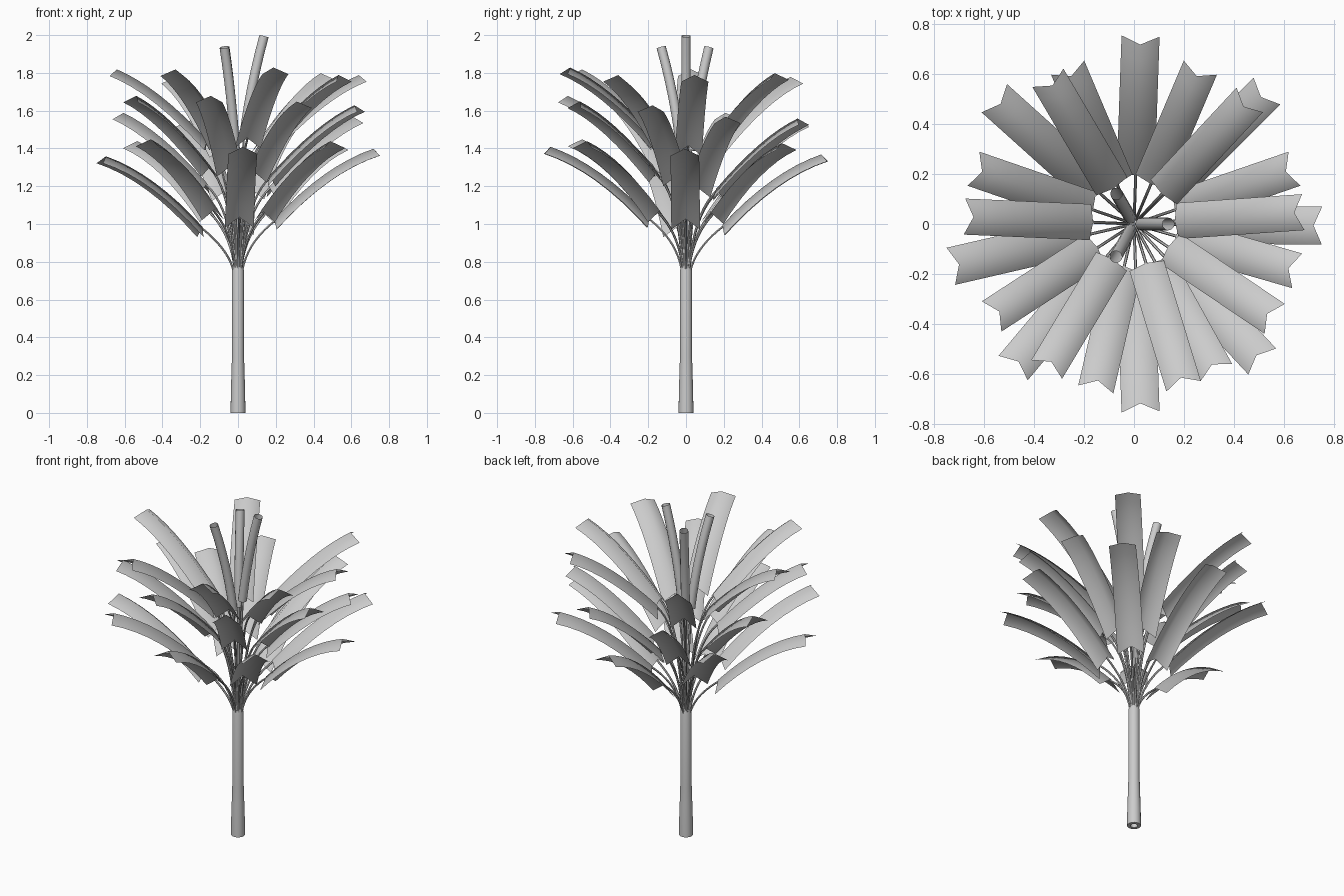
import bpy, bmesh, math
from mathutils import Vector, Matrix

cube = bpy.data.objects.get("Cube")
if cube:
    bpy.data.objects.remove(cube, do_unlink=True)

grey = bpy.data.materials.new("plain grey")
grey.use_nodes = True
COLOUR = (0.6, 0.6, 0.6, 1)
grey.diffuse_color = COLOUR
grey.node_tree.nodes["Principled BSDF"].inputs["Base Color"].default_value = COLOUR


def bezier(a, b, c, t):
    return a * (1 - t) ** 2 + b * 2 * t * (1 - t) + c * t * t


def grid_object(name, rows, closed=False, crease=40):
    """Skin a list of equally long point rows into a smooth sheet or tube."""
    bm = bmesh.new()
    verts = [[bm.verts.new(p) for p in row] for row in rows]
    n = len(rows[0])
    for low, high in zip(verts, verts[1:]):
        for i in range(n if closed else n - 1):
            j = (i + 1) % n
            bm.faces.new((low[i], low[j], high[j], high[i]))
    mesh = bpy.data.meshes.new(name)
    bm.to_mesh(mesh)
    bm.free()
    mesh.materials.append(grey)
    obj = bpy.data.objects.new(name, mesh)
    bpy.context.collection.objects.link(obj)
    bpy.ops.object.select_all(action="DESELECT")
    obj.select_set(True)
    bpy.context.view_layer.objects.active = obj
    bpy.ops.object.shade_smooth_by_angle(angle=math.radians(crease))


def ring(centre, radius, sides, axis=Vector((0, 0, 1))):
    turn = axis.to_track_quat("Z", "Y")
    return [centre + turn @ Vector((radius * math.cos(a), radius * math.sin(a), 0))
            for a in (2 * math.pi * i / sides for i in range(sides))]


def tube(name, path, radius, sides):
    rows = []
    for i, p in enumerate(path):
        axis = path[min(i + 1, len(path) - 1)] - path[max(i - 1, 0)]
        rows.append(ring(p, radius, sides, axis.normalized()))
    grid_object(name, rows, closed=True)


def stem(name, base, spin):
    """Thin stalk rising from the trunk head and arching out to a blade."""
    start = Vector((0.018, 0, 0.72))
    bend = Vector((0.035, 0, base.z - 0.125))
    path = [spin @ bezier(start, bend, base, i / 10) for i in range(11)]
    tube(name, path, 0.006, 6)


def blade(name, base, bend, tip, half_width, spin):
    """Arched sheet folded along its midrib, with a V cut at both ends."""
    length, rows = 8, []
    for i in range(length + 1):
        t = i / length
        p = bezier(base, bend, tip, t)
        along = ((bend - base) * (1 - t) + (tip - bend) * t).normalized()
        up = Vector((-along.z, 0, along.x))
        row = []
        for u in (-1, 0, 1):
            slide = abs(u) * (0.02 * t - 0.033 * (1 - t))
            q = p + along * slide + up * (0.009 - 0.046 * abs(u))
            row.append(spin @ (q + Vector((0, half_width * u, 0))))
        rows.append(row)
    grid_object(name, rows, crease=80)


# Trunk: slightly flared foot, hollow underside, rounded head
profile = [(0.02, 0.04), (0.02, 0), (0.039, 0), (0.038, 0.1), (0.035, 0.2),
           (0.032, 0.3), (0.032, 0.75), (0.024, 0.79), (0.002, 0.8)]
grid_object("trunk", [ring(Vector((0, 0, z)), r, 20) for r, z in profile], closed=True)

# Leaf tiers: (name, tip radius, base radius, half width, [(bearing, tip height)])
tiers = [
    ("lower", 0.72, 0.2, 0.076,
     [(88, 1.36), (45, 1.42), (-0.5, 1.39), (-47, 1.43),
      (-88, 1.40), (-130, 1.44), (-167, 1.35), (138, 1.43)]),
    ("middle", 0.645, 0.18, 0.072,
     [(67, 1.55), (19, 1.56), (-16, 1.62), (-61, 1.64),
      (-103, 1.67), (-147, 1.67), (161, 1.58), (113, 1.54)]),
    ("upper", 0.645, 0.17, 0.072,
     [(47, 1.79), (4, 1.78), (-34, 1.78), (-73, 1.82),
      (-121, 1.81), (177.5, 1.81), (120.5, 1.77)]),
]
for tier, tip_r, base_r, half, leaves in tiers:
    for n, (bearing, top) in enumerate(leaves, 1):
        spin = Matrix.Rotation(math.radians(bearing), 3, "Z")
        base = Vector((base_r, 0, top - 0.37))
        tip = Vector((tip_r, 0, top))
        bend = Vector((base_r + 0.26, 0, top - 0.09))
        blade(f"{tier}_leaf_{n}", base, bend, tip, half, spin)
        stem(f"{tier}_stem_{n}", base, spin)

# Young rolled leaves standing in the crown
for n, (bearing, top, reach) in enumerate(
        [(0, 2.0, 0.138), (120, 1.94, 0.14), (-119, 1.94, 0.15)], 1):
    spin = Matrix.Rotation(math.radians(bearing), 3, "Z")
    foot = Vector((0.03, 0, top - 0.55))
    mid = Vector((0.065, 0, top - 0.27))
    end = Vector((reach, 0, top - 0.005))
    path = [spin @ bezier(foot, mid, end, i / 6) for i in range(7)]
    tube(f"rolled_leaf_{n}", path, 0.025, 12)
    stem_path = [spin @ Vector((0.008, 0, 0.72)), spin @ Vector((0.015, 0, 1.1)), path[0]]
    tube(f"rolled_leaf_stem_{n}", stem_path, 0.007, 6)
